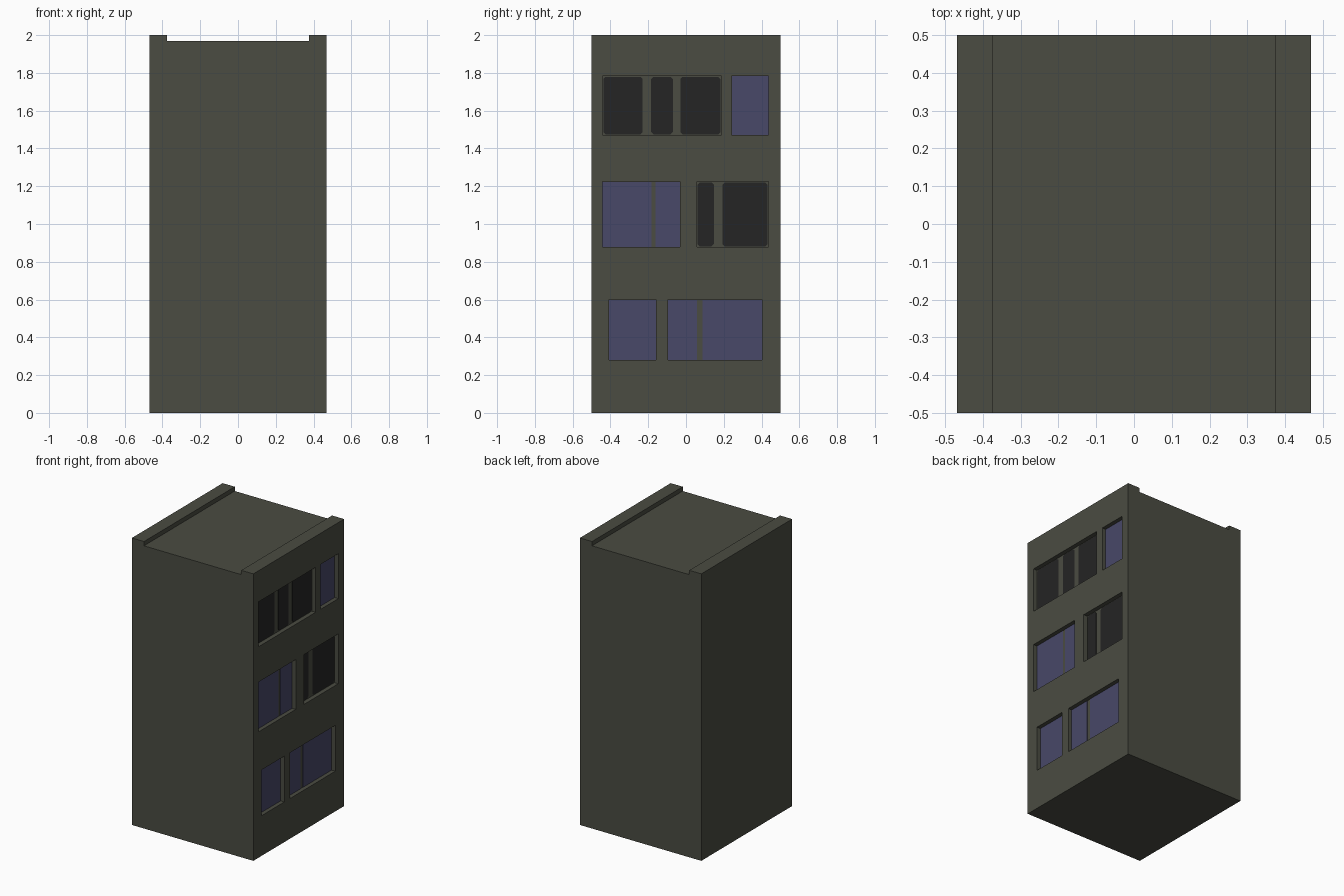
import bpy, bmesh

if "Cube" in bpy.data.objects:
    bpy.data.objects.remove(bpy.data.objects["Cube"])

HX, HY, TOP = 0.468, 0.5, 2.0      # half width, half depth, height
PARAPET, ROOF = 0.375, 1.97        # inner parapet edge, roof level
BACK = HX - 0.03                   # plane at the back of the window recesses


def material(name, rgb):
    m = bpy.data.materials.new(name)
    m.diffuse_color = (*rgb, 1)
    m.use_nodes = True
    m.node_tree.nodes["Principled BSDF"].inputs["Base Color"].default_value = m.diffuse_color
    return m


wall = material("grey green wall", (0.069, 0.072, 0.054))
glass = material("blue glass", (0.065, 0.065, 0.138))
dark = material("dark pane", (0.018, 0.018, 0.018))


def make(name, bm, mat):
    bmesh.ops.recalc_face_normals(bm, faces=bm.faces)
    me = bpy.data.meshes.new(name)
    bm.to_mesh(me)
    bm.free()
    me.materials.append(mat)
    ob = bpy.data.objects.new(name, me)
    bpy.context.collection.objects.link(ob)
    return ob


def prism(bm, points, offset):
    """Solid made by sweeping a polygon along an offset."""
    face = bm.faces.new([bm.verts.new(p) for p in points])
    ext = bmesh.ops.extrude_face_region(bm, geom=[face])["geom"]
    bmesh.ops.translate(bm, vec=offset,
                        verts=[v for v in ext if isinstance(v, bmesh.types.BMVert)])


def pane_outline(x, y0, y1, z0, z1, c=0.0):
    """Rectangle in a yz plane, with corners cut by c."""
    if c == 0:
        return [(x, y0, z0), (x, y1, z0), (x, y1, z1), (x, y0, z1)]
    return [(x, y0 + c, z0), (x, y1 - c, z0), (x, y1, z0 + c), (x, y1, z1 - c),
            (x, y1 - c, z1), (x, y0 + c, z1), (x, y0, z1 - c), (x, y0, z0 + c)]


# Windows: y range, z range, mullion ranges in y, dark or glass
WINDOWS = [
    (-0.442, 0.187, 1.470, 1.783, [(-0.225, -0.188), (-0.066, -0.034)], True),
    (0.242, 0.436, 1.470, 1.783, [], False),
    (-0.442, -0.032, 0.877, 1.224, [(-0.182, -0.163)], False),
    (0.057, 0.436, 0.877, 1.224, [(0.151, 0.189)], True),
    (-0.408, -0.158, 0.280, 0.599, [], False),
    (-0.096, 0.403, 0.280, 0.599, [(0.058, 0.087)], False),
]

# Tower body with a parapet along each side of the roof
bm = bmesh.new()
profile = [(-HX, 0), (HX, 0), (HX, TOP), (PARAPET, TOP), (PARAPET, ROOF),
           (-PARAPET, ROOF), (-PARAPET, TOP), (-HX, TOP)]
prism(bm, [(x, -HY, z) for x, z in profile], (0, 2 * HY, 0))
body = make("building_body", bm, wall)

# Cut the window recesses in the right wall
bm = bmesh.new()
for y0, y1, z0, z1, _, _ in WINDOWS:
    prism(bm, pane_outline(BACK, y0, y1, z0, z1), (0.1, 0, 0))
cutter = make("window_cutter", bm, wall)
cutter.hide_render = True
mod = body.modifiers.new("recesses", 'BOOLEAN')
mod.operation, mod.solver, mod.object = 'DIFFERENCE', 'EXACT', cutter
bpy.context.view_layer.objects.active = body
bpy.ops.object.modifier_apply(modifier=mod.name)
bpy.data.objects.remove(cutter)

# Thin panes between the mullions
for n, (y0, y1, z0, z1, mullions, is_dark) in enumerate(WINDOWS, 1):
    bm = bmesh.new()
    edges = [y0] + [e for m in mullions for e in m] + [y1]
    g, c = (0.004, 0.012) if is_dark else (0.0005, 0.0)
    for a, b in zip(edges[::2], edges[1::2]):
        prism(bm, pane_outline(BACK - 0.001, a + g, b - g, z0 + g, z1 - g, c),
              (0.003, 0, 0))
    make(f"window_panes_{n}", bm, dark if is_dark else glass)
